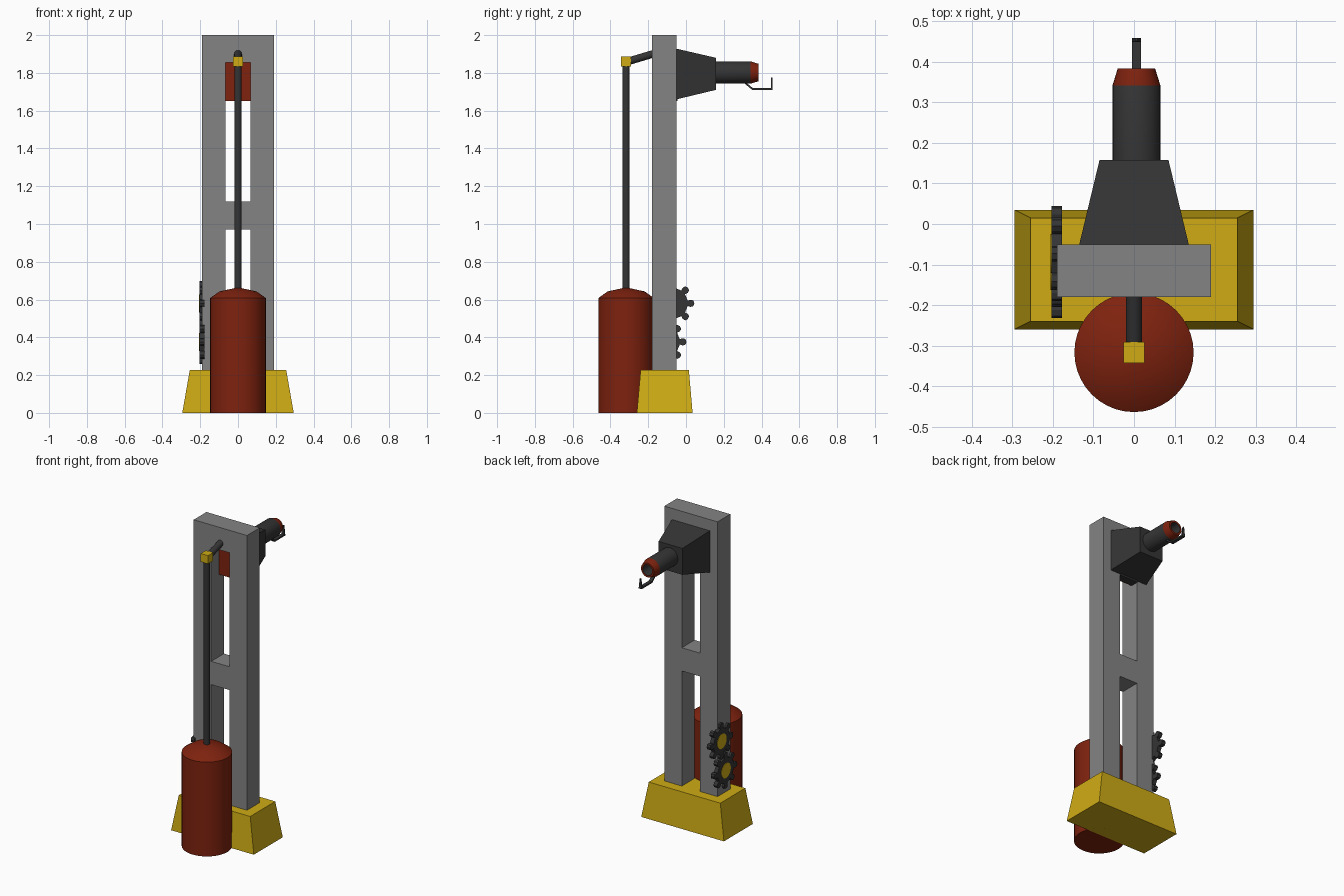
import bpy, bmesh, math
from mathutils import Vector

if "Cube" in bpy.data.objects:
    bpy.data.objects.remove(bpy.data.objects["Cube"])


def mat(name, col):
    m = bpy.data.materials.new(name)
    m.diffuse_color = (*col, 1)
    m.use_nodes = True
    m.node_tree.nodes["Principled BSDF"].inputs["Base Color"].default_value = m.diffuse_color
    return m


GREY = mat("steel_grey", (0.23, 0.23, 0.23))
YELLOW = mat("safety_yellow", (0.62, 0.41, 0.007))
RED = mat("rust_red", (0.21, 0.016, 0.0045))
DARK = mat("dark_metal", (0.035, 0.035, 0.035))


def finish(name, bm, mats, smooth=False):
    bmesh.ops.recalc_face_normals(bm, faces=bm.faces[:])
    me = bpy.data.meshes.new(name)
    bm.to_mesh(me)
    bm.free()
    for m in mats:
        me.materials.append(m)
    ob = bpy.data.objects.new(name, me)
    bpy.context.collection.objects.link(ob)
    if smooth:
        bpy.ops.object.select_all(action='DESELECT')
        ob.select_set(True)
        bpy.context.view_layer.objects.active = ob
        bpy.ops.object.shade_smooth_by_angle(angle=math.radians(25))
    return ob


def loft(name, rings, mats, smooth=False, band_mat=None, caps=True):
    """Skin a list of equal-length point rings; band_mat gives a slot per band."""
    bm = bmesh.new()
    vs = [[bm.verts.new(p) for p in r] for r in rings]
    n = len(vs[0])
    for k in range(len(vs) - 1):
        for i in range(n):
            j = (i + 1) % n
            f = bm.faces.new((vs[k][i], vs[k][j], vs[k + 1][j], vs[k + 1][i]))
            f.material_index = band_mat[k] if band_mat else 0
    if caps:
        bm.faces.new(vs[0])
        bm.faces.new(vs[-1])
    return finish(name, bm, mats, smooth)


def box(name, lo, hi, m):
    (a, b, c), (d, e, f) = lo, hi
    return loft(name, [[(a, b, z), (d, b, z), (d, e, z), (a, e, z)] for z in (c, f)], [m])


def lathe(name, start, axis, profile, mats, sides=32, band_mat=None):
    """Turn (radius, distance) pairs around an axis."""
    q = Vector(axis).to_track_quat('Z', 'Y')
    rings = [[Vector(start) + q @ Vector((r * math.cos(2 * math.pi * i / sides),
                                          r * math.sin(2 * math.pi * i / sides), h))
              for i in range(sides)] for r, h in profile]
    return loft(name, rings, mats, True, band_mat)


# Tapered base
loft("base", [[(-.295, -.26, 0), (.295, -.26, 0), (.295, .035, 0), (-.295, .035, 0)],
              [(-.255, -.24, .228), (.255, -.24, .228), (.255, .015, .228), (-.255, .015, .228)]],
     [YELLOW])

# Upright frame: a grid of cells with two openings, extruded in depth
xs = (-.19, -.065, .065, .19)
zs = (.2, .97, 1.12, 1.855, 2.0)
bm = bmesh.new()
grid = [[bm.verts.new((x, -.18, z)) for x in xs] for z in zs]
for r in range(4):
    for c in range(3):
        if not (c == 1 and r in (0, 2)):
            bm.faces.new((grid[r][c], grid[r][c + 1], grid[r + 1][c + 1], grid[r + 1][c]))
ext = bmesh.ops.extrude_face_region(bm, geom=bm.faces[:], use_keep_orig=True)
bmesh.ops.translate(bm, vec=(0, .13, 0),
                    verts=[g for g in ext["geom"] if isinstance(g, bmesh.types.BMVert)])
finish("frame", bm, [GREY])

# Tank with domed top, riser pipe, elbow block and feed pipe
lathe("tank", (0, -.317, 0), (0, 0, 1),
      [(.147, 0), (.147, .608), (.098, .643), (.02, .66)], [RED], 40)
lathe("riser_pipe", (0, -.317, .64), (0, 0, 1), [(.0185, 0), (.0185, 1.21)], [DARK], 24)
box("elbow_block", (-.026, -.343, 1.835), (.026, -.291, 1.888), YELLOW)
lathe("feed_pipe", (0, -.31, 1.86), (0, .14, .042), [(.02, 0), (.02, .15)], [DARK], 24)

# Housing behind the frame, with its plug set in the opening
def rect_y(x, y, z0, z1):
    return [(-x, y, z0), (x, y, z0), (x, y, z1), (-x, y, z1)]


loft("housing", [rect_y(.135, -.05, 1.66, 1.928), rect_y(.085, .158, 1.71, 1.88)], [DARK])
box("housing_plug", (-.065, -.096, 1.65), (.065, -.045, 1.855), DARK)
box("plug_panel", (-.065, -.1, 1.65), (.065, -.096, 1.855), RED)

# Barrel with red hollow nozzle
lathe("barrel", (.006, .15, 1.802), (0, 1, 0),
      [(.059, 0), (.059, .192), (.046, .234), (.034, .234), (.034, .15)],
      [DARK, RED], 32, [0, 1, 1, 0])

# Bent hook under the barrel, tapering to a point
path = [(.30, 1.752, .011), (.35, 1.71, .011), (.459, 1.71, .011), (.459, 1.775, .003)]
off = [(.004, .009), (.003, .01), (-.01, .01), (-.008, 0)]
loft("hook", [[(.006 - w, y, z), (.006 + w, y, z),
               (.006 + w, y + dy, z + dz), (.006 - w, y + dy, z + dz)]
              for (y, z, w), (dy, dz) in zip(path, off)], [DARK])

# Pair of eight-toothed gears on the left post, with yellow hub plates
for label, cy, cz in (("upper", -.073, .58), ("lower", -.115, .376)):
    outline = []
    for t in range(8):
        a = t * math.pi / 4
        for r, w in ((.082, -.014), (.097, -.019), (.112, -.015), (.117, 0),
                     (.112, .015), (.097, .019), (.082, .014)):
            outline.append((cy + r * math.cos(a) - w * math.sin(a),
                            cz + r * math.sin(a) + w * math.cos(a)))
    loft(label + "_gear", [[(x, y, z) for y, z in outline] for x in (-.204, -.178)], [DARK])
    lathe(label + "_gear_hub", (-.203, cy, cz), (-1, 0, 0), [(.048, 0), (.048, .003)], [YELLOW], 24)
